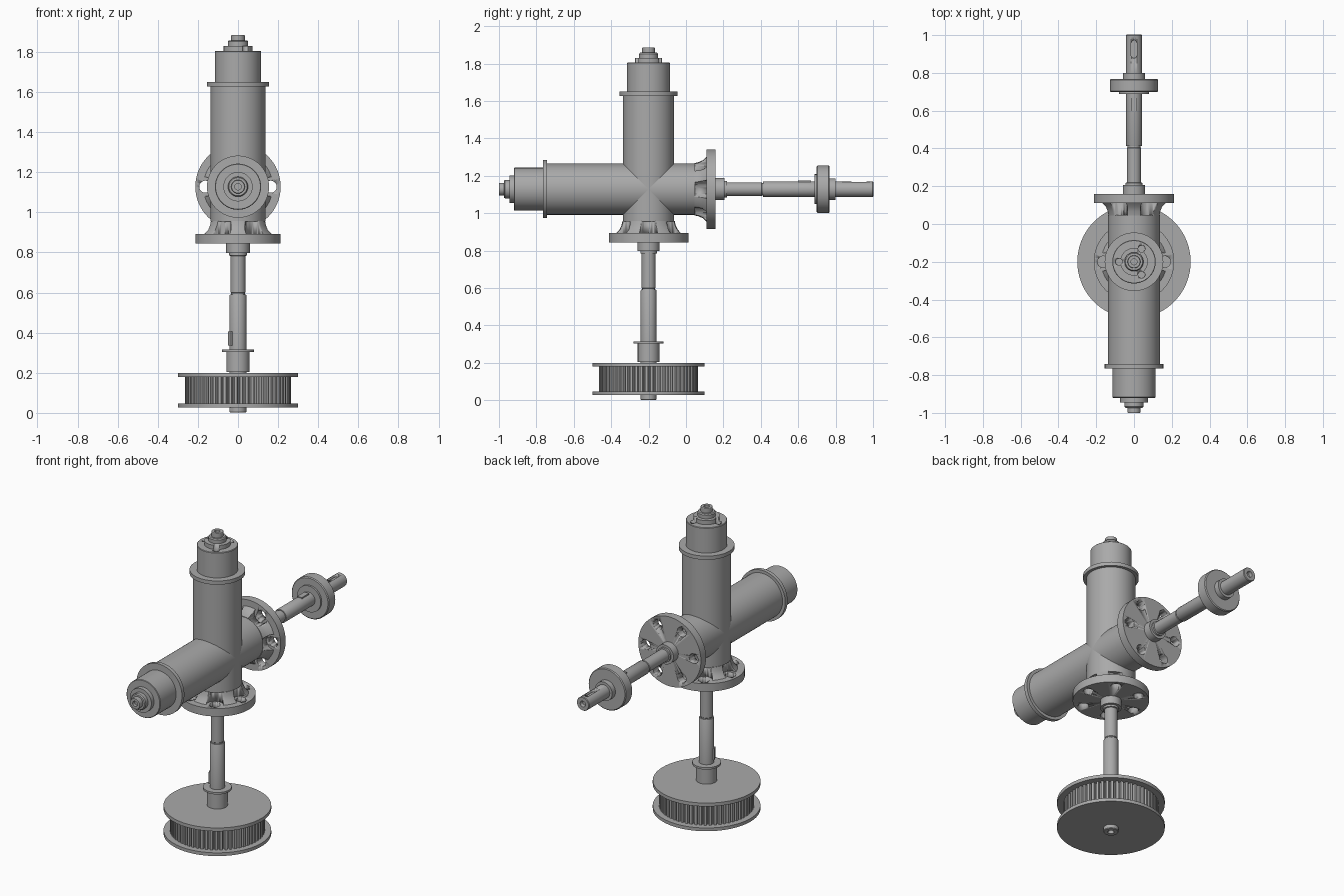
import bpy, bmesh, math
from mathutils import Matrix

cube = bpy.data.objects.get("Cube")
if cube:
    bpy.data.objects.remove(cube)

steel = bpy.data.materials.new("grey_steel")
steel.use_nodes = True
steel.diffuse_color = (0.4, 0.4, 0.4, 1)
steel.node_tree.nodes["Principled BSDF"].inputs["Base Color"].default_value = (0.4, 0.4, 0.4, 1)

# Both spindles are built along their own axis, starting at the tip of the cap
UPRIGHT = Matrix.Translation((0, -0.2, 1.885)) @ Matrix.Rotation(math.pi, 4, 'X')
LEVEL = Matrix.Translation((0, -1, 1.128)) @ Matrix.Rotation(-math.pi / 2, 4, 'X')


def finish(name, bm, frame, angle=30):
    bmesh.ops.recalc_face_normals(bm, faces=bm.faces)
    mesh = bpy.data.meshes.new(name)
    bm.to_mesh(mesh)
    bm.free()
    mesh.materials.append(steel)
    obj = bpy.data.objects.new(name, mesh)
    obj.matrix_world = frame
    bpy.context.collection.objects.link(obj)
    bpy.ops.object.select_all(action='DESELECT')
    obj.select_set(True)
    bpy.context.view_layer.objects.active = obj
    bpy.ops.object.shade_smooth_by_angle(angle=math.radians(angle))
    return obj


def lathe(name, frame, profile, sides=64):
    """Revolve (radius, distance) points that begin and end on the axis."""
    bm = bmesh.new()
    verts = [bm.verts.new((r, 0, s)) for r, s in profile]
    edges = [bm.edges.new(pair) for pair in zip(verts, verts[1:])]
    bmesh.ops.spin(bm, geom=verts + edges, axis=(0, 0, 1), cent=(0, 0, 0),
                   steps=sides, angle=math.tau)
    bmesh.ops.remove_doubles(bm, verts=bm.verts, dist=0.0001)
    return finish(name, bm, frame)


def steps(*parts):
    """Profile of stacked cylinders given as (radius, start, end)."""
    points = [(0, parts[0][1])]
    for r, a, b in parts:
        points += [(r, a), (r, b)]
    return points + [(0, parts[-1][2])]


def cut_ring(obj, frame, count, ring, radius, a, b, turn=0):
    """Drill a ring of round holes between distances a and b."""
    bm = bmesh.new()
    for i in range(count):
        t = turn + math.tau * i / count
        place = Matrix.Translation((ring * math.cos(t), ring * math.sin(t), (a + b) / 2))
        bmesh.ops.create_cone(bm, cap_ends=True, segments=32, radius1=radius,
                              radius2=radius, depth=b - a, matrix=place)
    cut(obj, finish("hole_cutter", bm, frame))


def cut(obj, cutter):
    cutter.hide_render = True
    mod = obj.modifiers.new("cut", 'BOOLEAN')
    mod.object = cutter
    mod.operation = 'DIFFERENCE'
    mod.solver = 'EXACT'
    bpy.context.view_layer.objects.active = obj
    bpy.ops.object.modifier_apply(modifier="cut")
    bpy.data.objects.remove(cutter)


def box(name, frame, size, centre, turn=0):
    bm = bmesh.new()
    place = Matrix.Rotation(turn, 4, 'Z') @ Matrix.Translation(centre) @ Matrix.Diagonal((*size, 1))
    bmesh.ops.create_cube(bm, size=1, matrix=place)
    return finish(name, bm, frame)


def spindle(label, frame, end, key_turn):
    """Housing, bolted flange and shaft; end is where the tube stops."""
    # Capped end with a centre hole
    lathe(label + "_tip", frame, [
        (0, 0.02), (0.016, 0.02), (0.016, 0), (0.032, 0), (0.034, 0.003), (0.034, 0.027),
        (0.045, 0.027), (0.05, 0.033), (0.05, 0.056), (0, 0.056)])
    cap = lathe(label + "_cap", frame, [
        (0, 0.055), (0.073, 0.055), (0.073, 0.08), (0.112, 0.08), (0.115, 0.083),
        (0.115, 0.236), (0, 0.236)])
    lathe(label + "_housing", frame, steps((0.155, 0.235, 0.258), (0.137, 0.258, end)))

    # Flared neck with bolt pockets, then the drilled plate
    neck = lathe(label + "_neck", frame, [
        (0, end - 0.002), (0.14, end - 0.002), (0.145, end + 0.02),
        (0.155, end + 0.042), (0.175, end + 0.064), (0, end + 0.064)])
    cut_ring(neck, frame, 6, 0.165, 0.048, end - 0.01, end + 0.07)
    plate = lathe(label + "_flange", frame, steps((0.213, end + 0.062, end + 0.111)))
    cut_ring(plate, frame, 6, 0.163, 0.03, end + 0.05, end + 0.12)

    # Stepped shaft with a groove, collar, sleeve and hollow chamfered end
    shaft = lathe(label + "_shaft", frame, [(0, end + 0.1)] + [(r, end + s) for r, s in (
        (0.059, 0.1), (0.059, 0.158), (0.044, 0.158), (0.044, 0.17), (0.037, 0.172),
        (0.037, 0.355), (0.034, 0.358), (0.034, 0.364), (0.04, 0.364), (0.042, 0.368),
        (0.042, 0.64), (0.08, 0.64), (0.08, 0.652), (0.058, 0.652), (0.058, 0.752),
        (0.042, 0.752), (0.042, 0.95), (0.039, 0.954), (0.018, 0.954), (0.014, 0.935),
        (0, 0.935))])
    turn = Matrix.Rotation(key_turn, 4, 'Z')
    bm = bmesh.new()
    for s in (0.87, 0.935):
        place = turn @ Matrix.Translation((0.04, 0, end + s)) @ Matrix.Rotation(math.pi / 2, 4, 'Y')
        bmesh.ops.create_cone(bm, cap_ends=True, segments=24, radius1=0.015,
                              radius2=0.015, depth=0.03, matrix=place)
    # Joined outline of the round-ended keyway
    hull = bmesh.ops.convex_hull(bm, input=bm.verts)
    spare = [f for f in bm.faces if f not in set(hull["geom"])]
    bmesh.ops.delete(bm, geom=spare, context='FACES')
    cut(shaft, finish("keyway_cutter", bm, frame @ Matrix.Translation((0, 0, -0.025))))
    box(label + "_key", frame, (0.03, 0.032, 0.07), (0.032, 0, end + 0.585), key_turn)
    return cap


# Upright spindle with three screw holes in its cap
upright_cap = spindle("upright", UPRIGHT, 0.93, math.radians(155))
cut_ring(upright_cap, UPRIGHT, 3, 0.08, 0.018, 0.04, 0.1, math.pi)

# Level spindle with a bearing disc
spindle("level", LEVEL, 1.048, -math.pi / 2)
lathe("bearing_disc", LEVEL, [
    (0, 1.699), (0.122, 1.699), (0.127, 1.704), (0.127, 1.763), (0.122, 1.768), (0, 1.768)])

# Toothed pulley between two rims
lathe("pulley_upper_rim", UPRIGHT, steps((0.3, 1.685, 1.706)), 96)
lathe("pulley_lower_rim", UPRIGHT, steps((0.3, 1.838, 1.858)), 96)
TEETH = 60
bm = bmesh.new()
outline = []
for i in range(TEETH):
    for r, step in ((0.247, 0.0), (0.265, 0.15), (0.265, 0.65), (0.247, 0.8)):
        t = math.tau * (i + step) / TEETH
        outline.append(bm.verts.new((r * math.cos(t), r * math.sin(t), 1.7)))
face = bm.faces.new(outline)
sweep = bmesh.ops.extrude_face_region(bm, geom=[face])
top = [v for v in sweep["geom"] if isinstance(v, bmesh.types.BMVert)]
bmesh.ops.translate(bm, verts=top, vec=(0, 0, 0.145))
finish("pulley_teeth", bm, UPRIGHT, 20)
